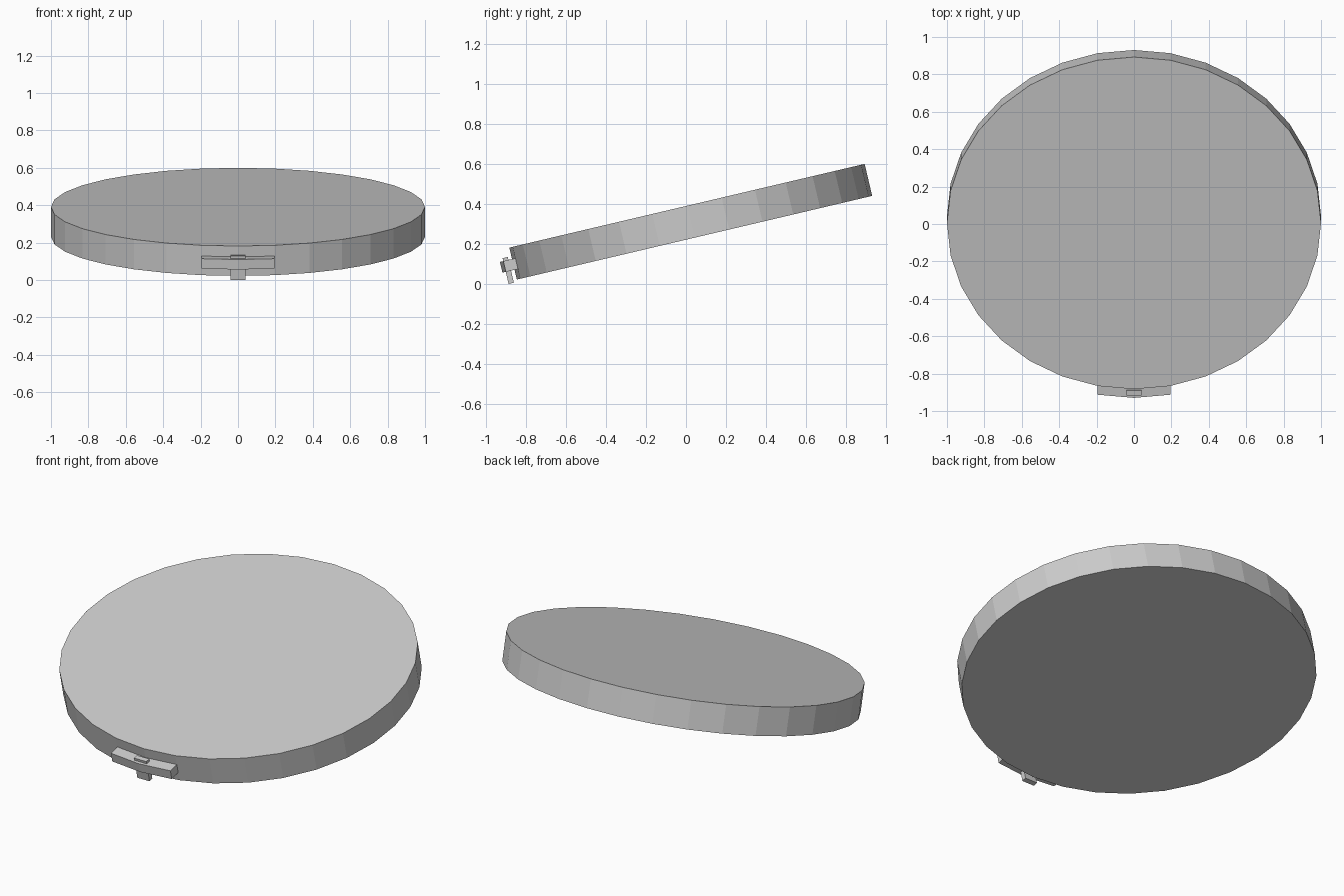
import bpy, math
from mathutils import Matrix, Vector

if "Cube" in bpy.data.objects:
    bpy.data.objects.remove(bpy.data.objects["Cube"])

grey = bpy.data.materials.new("light_grey")
grey.diffuse_color = (0.6, 0.6, 0.6, 1)
grey.use_nodes = True
grey.node_tree.nodes["Principled BSDF"].inputs["Base Color"].default_value = grey.diffuse_color

# Shared tilted frame, with its origin at the centre of the disc underside
TILT = Matrix.Translation((0, 0.0425, 0.231)) @ Matrix.Rotation(math.radians(13.25), 4, 'X')


def prism(name, outline, low, high):
    """Extrude a counter-clockwise outline between two heights in the tilted frame."""
    n = len(outline)
    verts = [TILT @ Vector((x, y, z)) for z in (low, high) for x, y in outline]
    faces = [tuple(reversed(range(n))), tuple(range(n, 2 * n))]
    faces += [(i, (i + 1) % n, (i + 1) % n + n, i + n) for i in range(n)]
    mesh = bpy.data.meshes.new(name)
    mesh.from_pydata(verts, [], faces)
    mesh.materials.append(grey)
    obj = bpy.data.objects.new(name, mesh)
    bpy.context.collection.objects.link(obj)
    return obj


# Slightly oval 32-sided disc
SIDES = 32
angles = [2 * math.pi * i / SIDES for i in range(SIDES)]
prism("disc", [(math.cos(a), 0.912 * math.sin(a)) for a in angles], 0, 0.164)

# Latch bar wrapping the front rim
prism("latch_bar", [(-0.195, -0.9565), (0, -0.974), (0.195, -0.9565),
                    (0.195, -0.885), (0, -0.9), (-0.195, -0.885)], 0.05, 0.105)

# Pin passing through the bar
prism("latch_pin", [(-0.04, -0.957), (0.04, -0.957),
                    (0.04, -0.93), (-0.04, -0.93)], -0.012, 0.12)
